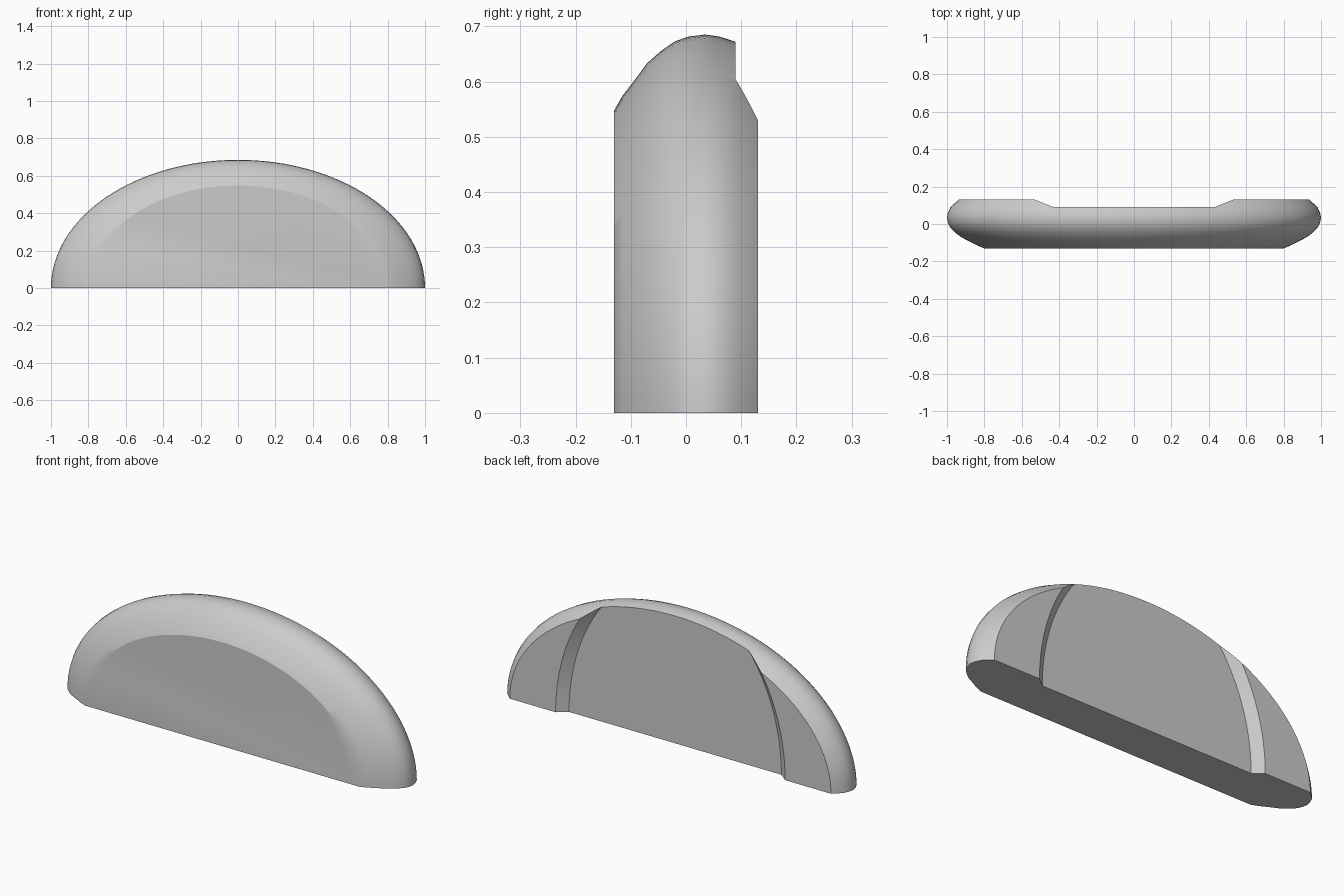
import bpy, bmesh, math

cube = bpy.data.objects.get("Cube")
if cube:
    bpy.data.objects.remove(cube)

SEG = 64
HEIGHT = 0.685   # height of the dome for a half width of 1


def material(name, rgb):
    m = bpy.data.materials.new(name)
    m.use_nodes = True
    m.diffuse_color = (*rgb, 1)
    m.node_tree.nodes["Principled BSDF"].inputs["Base Color"].default_value = (*rgb, 1)
    return m


def loft(name, rings):
    """Solid through closed rings of equal length, capped at both ends."""
    bm = bmesh.new()
    loops = [[bm.verts.new(p) for p in ring] for ring in rings]
    for a, b in zip(loops, loops[1:]):
        for i in range(len(a)):
            j = (i + 1) % len(a)
            bm.faces.new((a[i], a[j], b[j], b[i]))
    bm.faces.new(loops[0])
    bm.faces.new(loops[-1])
    bmesh.ops.recalc_face_normals(bm, faces=bm.faces)
    mesh = bpy.data.meshes.new(name)
    bm.to_mesh(mesh)
    bm.free()
    obj = bpy.data.objects.new(name, mesh)
    bpy.context.collection.objects.link(obj)
    return obj


# Domed body: half ellipses that swell from the front face and taper to the back
def half_ellipse(y, s):
    angles = [math.pi * i / SEG for i in range(SEG + 1)]
    return [(s * math.cos(a), y, s * HEIGHT * math.sin(a)) for a in angles]


profile = [(-0.13, 0.80), (-0.115, 0.838), (-0.095, 0.876), (-0.07, 0.925),
           (-0.045, 0.957), (-0.02, 0.982), (0.005, 0.995), (0.035, 1.0),
           (0.06, 0.995), (0.09, 0.981), (0.13, 0.938)]
body = loft("domed_body", [half_ellipse(y, s) for y, s in profile])
body.data.materials.append(material("plain grey", (0.6, 0.6, 0.6)))


# Recess in the back: bowed, bevelled side walls and a flat floor
def recess_ring(y, spread):
    side = [(0.67, -0.1)]
    for i in range(25):
        z = 0.8 * i / 24
        side.append((0.67 * math.sqrt(1 - (z / 0.866) ** 2), z))
    right = [(x + spread, y, z) for x, z in side]
    return right + [(-x, y, z) for x, y, z in reversed(right)]


cutter = loft("recess_cutter", [recess_ring(0.09, -0.05), recess_ring(0.17, 0.05)])
cutter.hide_render = True
cutter.hide_set(True)

cut = body.modifiers.new("back_recess", "BOOLEAN")
cut.operation = "DIFFERENCE"
cut.solver = "EXACT"
cut.object = cutter
bpy.context.view_layer.objects.active = body
body.select_set(True)
bpy.ops.object.modifier_apply(modifier=cut.name)
bpy.data.objects.remove(cutter)

bpy.ops.object.shade_smooth_by_angle(angle=math.radians(25))
